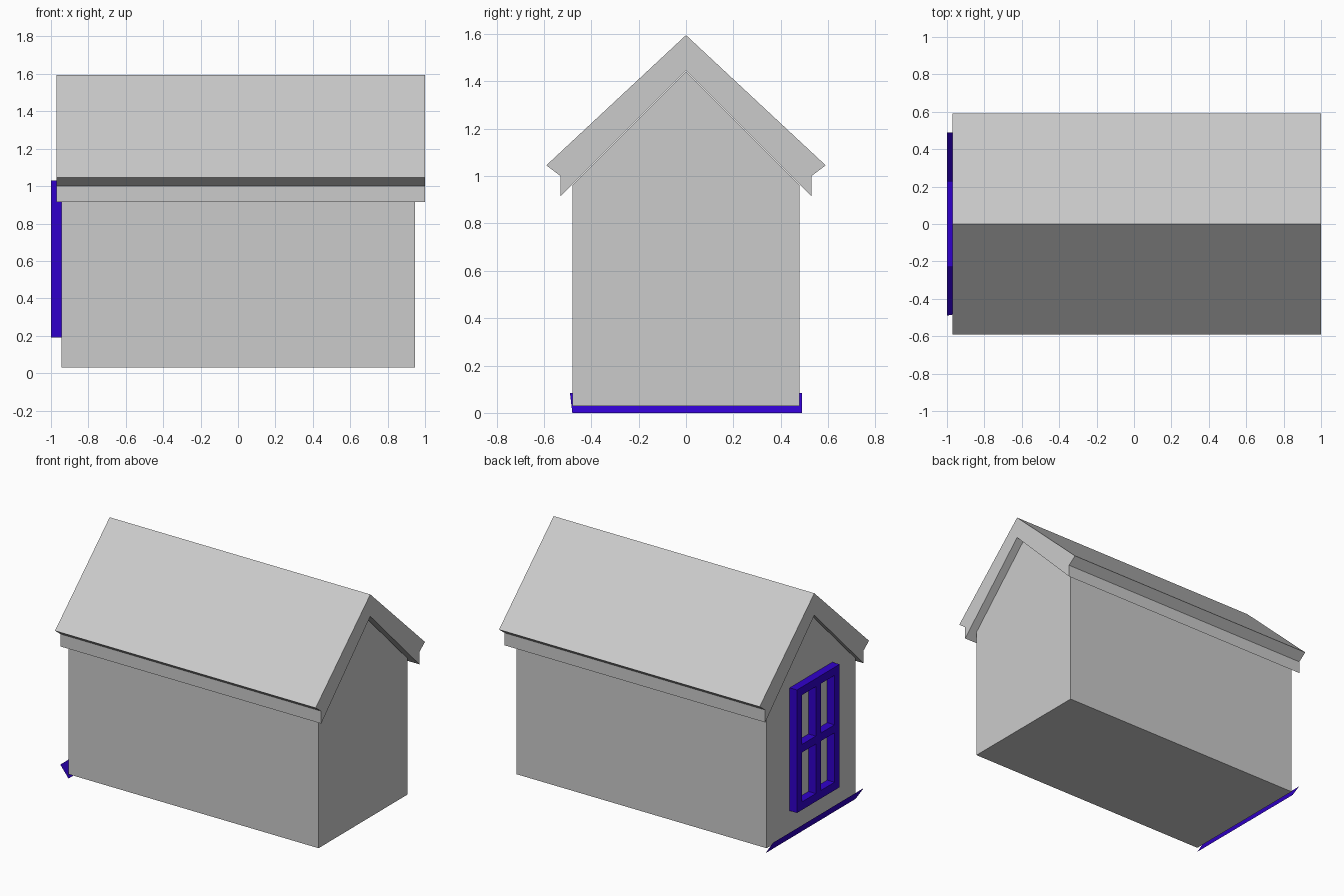
import bpy, bmesh

if "Cube" in bpy.data.objects:
    bpy.data.objects.remove(bpy.data.objects["Cube"])

blue = bpy.data.materials.new("blue_paint")
blue.diffuse_color = (0.03, 0.0, 0.6, 1)
blue.use_nodes = True
blue.node_tree.nodes["Principled BSDF"].inputs["Base Color"].default_value = blue.diffuse_color


def finish(name, bm, mat=None):
    bmesh.ops.recalc_face_normals(bm, faces=bm.faces)
    mesh = bpy.data.meshes.new(name)
    bm.to_mesh(mesh)
    bm.free()
    if mat:
        mesh.materials.append(mat)
    obj = bpy.data.objects.new(name, mesh)
    bpy.context.collection.objects.link(obj)
    return obj


def mirrored(half):
    """Complete a right-half (y, z) outline; points on y = 0 are shared."""
    return half + [(-y, z) for y, z in reversed(half) if y > 0]


def extrude_x(name, outline, x0, x1):
    """Extrude a (y, z) outline along x."""
    bm = bmesh.new()
    face = bm.faces.new([bm.verts.new((x0, y, z)) for y, z in outline])
    new = bmesh.ops.extrude_face_region(bm, geom=[face], use_keep_orig=True)["geom"]
    bmesh.ops.translate(bm, vec=(x1 - x0, 0, 0),
                        verts=[g for g in new if isinstance(g, bmesh.types.BMVert)])
    return finish(name, bm)


# House walls with gable ends
extrude_x("walls", mirrored([(0, 1.44), (0.48, 0.96), (0.48, 0.03)]), -0.945, 0.945)

# Pitched roof: outer slope, eave lip, fascia, then the inner slope
right = [(0, 1.595), (0.59, 1.045), (0.53, 1.0), (0.53, 0.915)]
left = [(-y, z) for y, z in reversed(right[1:])]
extrude_x("roof", right + [(0, 1.445)] + left, -0.97, 1.0)

# Window frame: grid of cells, open panes left out, then thickened
X_OUT, X_WALL, BAR = -1.0, -0.945, 0.055
ys = [-0.23, -0.23 + BAR, -BAR / 2, BAR / 2, 0.23 - BAR, 0.23]
zs = [0.19, 0.19 + BAR, 0.61 - BAR / 2, 0.61 + BAR / 2, 1.03 - BAR, 1.03]
bm = bmesh.new()
grid = [[bm.verts.new((X_OUT, y, z)) for z in zs] for y in ys]
for i in range(5):
    for j in range(5):
        if i % 2 and j % 2:
            continue
        bm.faces.new((grid[i][j], grid[i + 1][j], grid[i + 1][j + 1], grid[i][j + 1]))
new = bmesh.ops.extrude_face_region(bm, geom=bm.faces[:], use_keep_orig=True)["geom"]
bmesh.ops.translate(bm, vec=(X_WALL - X_OUT, 0, 0),
                    verts=[g for g in new if isinstance(g, bmesh.types.BMVert)])
bmesh.ops.dissolve_limit(bm, angle_limit=0.01, verts=bm.verts[:], edges=bm.edges[:])
finish("window_frame", bm, blue)

# Thin slanted sill strip along the foot of the gable wall
bm = bmesh.new()
bm.faces.new([bm.verts.new(p) for p in
              [(-1.0, -0.49, 0.085), (-0.945, -0.48, 0.0),
               (-0.945, 0.49, 0.0), (-1.0, 0.49, 0.085)]])
finish("base_strip", bm, blue)
